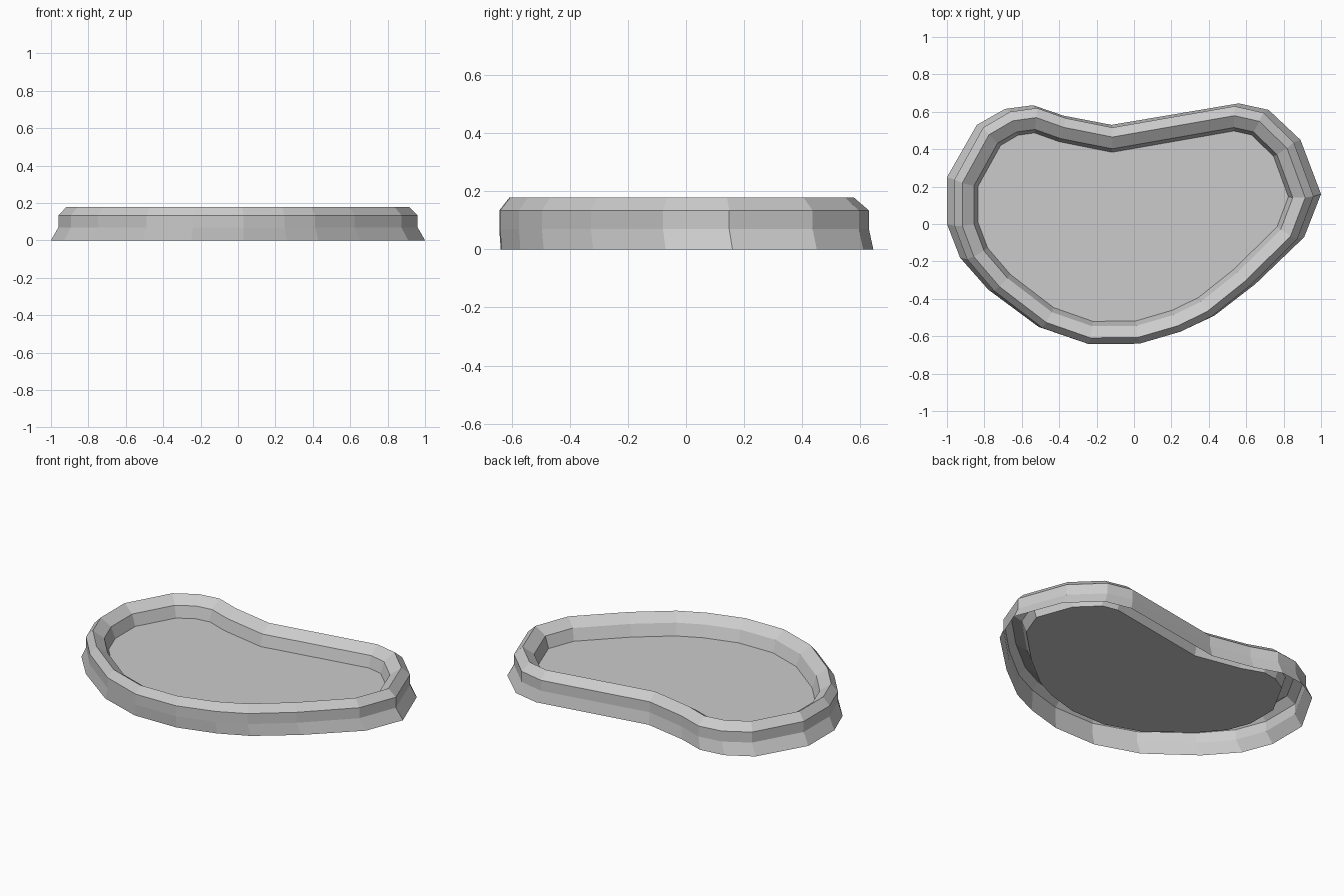
import bpy, bmesh
from mathutils import Vector

if "Cube" in bpy.data.objects:
    bpy.data.objects.remove(bpy.data.objects["Cube"])

# Footprint of the pond, counter-clockwise from the right-hand tip
OUTLINE = [(1.0, .16), (.89, .45), (.72, .61), (.56, .645), (-.12, .53),
           (-.38, .58), (-.54, .635), (-.69, .615), (-.84, .53), (-1.0, .25),
           (-1.0, 0), (-.93, -.18), (-.78, -.35), (-.51, -.55), (-.25, -.638),
           (.03, -.635), (.26, -.57), (.43, -.49), (.65, -.32), (.91, -.07)]


def inset(points, dist, shift_y=0.0):
    """Move a closed outline inwards with mitred corners."""
    result = []
    for i, p in enumerate(points):
        a = (p - points[i - 1]).normalized()
        b = (points[(i + 1) % len(points)] - p).normalized()
        na, nb = Vector((-a.y, a.x)), Vector((-b.y, b.x))
        result.append(p + (na + nb) * dist / (1 + na.dot(nb)) + Vector((0, shift_y)))
    return result


def make_object(name, bm):
    mesh = bpy.data.meshes.new(name)
    bm.to_mesh(mesh)
    bm.free()
    obj = bpy.data.objects.new(name, mesh)
    bpy.context.collection.objects.link(obj)
    return obj


# Rim cross-section: flared foot, upright wall, ridge, inner slope, inner wall
foot = [Vector(p) for p in OUTLINE]
wall = [Vector((p.x * .96, p.y * .992 - .01)) for p in foot]
ridge = inset(wall, .042, -.008)
slope = inset(ridge, .062)
water_edge = inset(slope, .022, .004)
rings = [(foot, 0), (wall, .07), (wall, .134), (ridge, .178),
         (slope, .134), (water_edge, .065)]

# Stone rim, open underneath
bm = bmesh.new()
loops = [[bm.verts.new((p.x, p.y, z)) for p in ring] for ring, z in rings]
n = len(OUTLINE)
for low, high in zip(loops, loops[1:]):
    for i in range(n):
        j = (i + 1) % n
        bm.faces.new((low[i], low[j], high[j], high[i]))
make_object("pond_rim", bm)

# Flat water surface
bm = bmesh.new()
bm.faces.new([bm.verts.new((p.x, p.y, .065)) for p in water_edge])
make_object("water_surface", bm)
